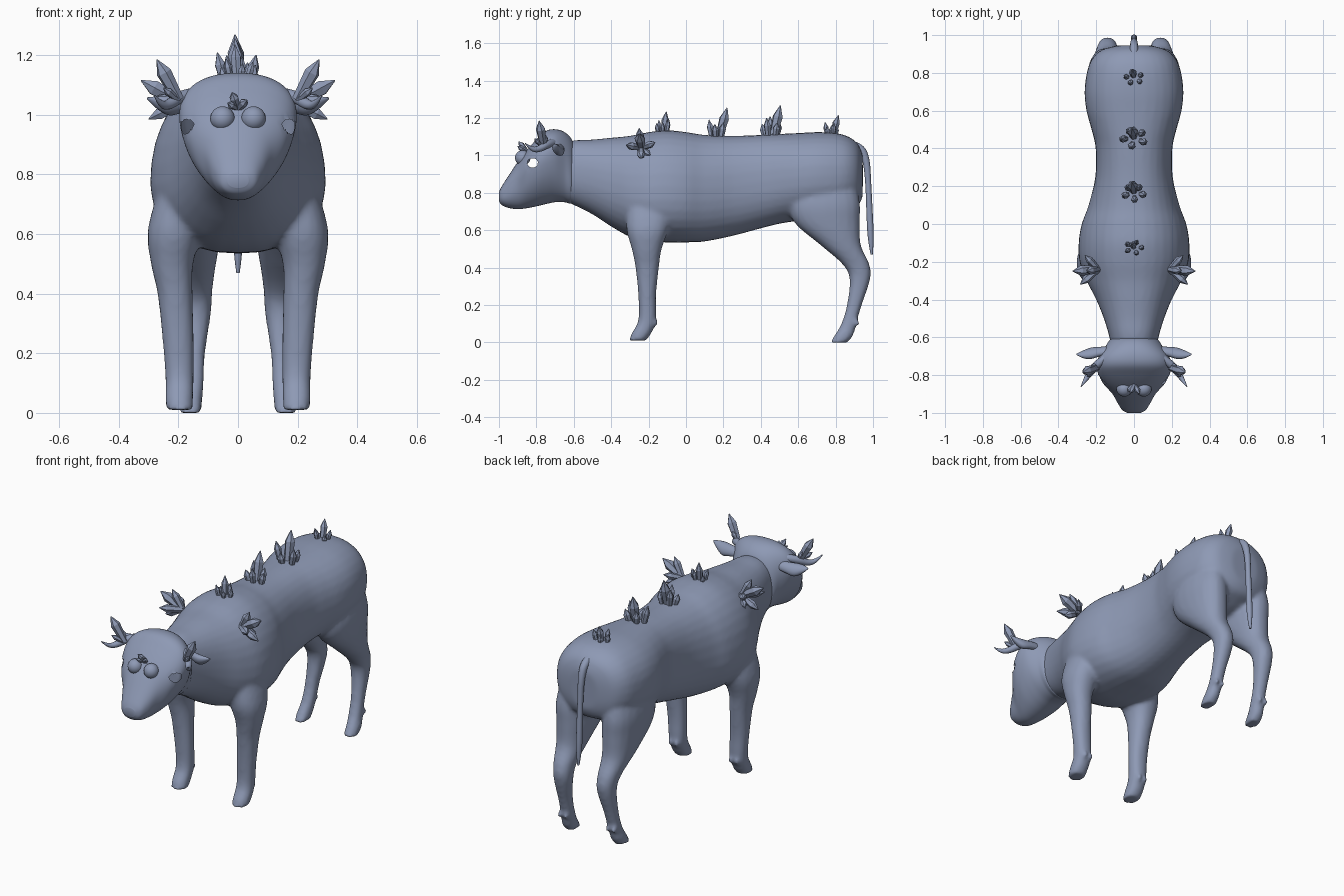
import bpy, bmesh, math
from mathutils import Vector, Matrix

cube = bpy.data.objects.get("Cube")
if cube:
    bpy.data.objects.remove(cube)

COLOUR = (0.27, 0.32, 0.46, 1)
slate = bpy.data.materials.new("slate blue")
slate.use_nodes = True
slate.diffuse_color = COLOUR
bsdf = slate.node_tree.nodes["Principled BSDF"]
bsdf.inputs["Base Color"].default_value = COLOUR
bsdf.inputs["Roughness"].default_value = 0.7


def add_object(name, bm, smooth=True):
    bmesh.ops.recalc_face_normals(bm, faces=bm.faces)
    for f in bm.faces:
        f.smooth = smooth
    mesh = bpy.data.meshes.new(name)
    bm.to_mesh(mesh)
    bm.free()
    mesh.materials.append(slate)
    obj = bpy.data.objects.new(name, mesh)
    bpy.context.collection.objects.link(obj)
    return obj


def refine(rows, steps):
    """Catmull-Rom interpolation between the given rows."""
    rows = [Vector(r) for r in rows]
    out = []
    for i in range(len(rows) - 1):
        a, b, c = rows[max(i - 1, 0)], rows[i], rows[i + 1]
        d = rows[min(i + 2, len(rows) - 1)]
        for k in range(steps):
            t = k / steps
            out.append(b + (c - a) * t / 2 + (a - b * 2.5 + c * 2 - d / 2) * t**2
                       + (b * 3 - a - c * 3 + d) * t**3 / 2)
    return out + [rows[-1]]


def loft(bm, rows, ring, sides=32, steps=4):
    loops = []
    for row in refine(rows, steps):
        angles = [math.tau * k / sides for k in range(sides)]
        loops.append([bm.verts.new(ring(row, a)) for a in angles])
    for a, b in zip(loops, loops[1:]):
        for k in range(sides):
            j = (k + 1) % sides
            bm.faces.new((a[k], a[j], b[j], b[k]))
    bm.faces.new(loops[0])
    bm.faces.new(loops[-1])


def power(v, e):
    return math.copysign(abs(v) ** e, v)


# Rows: y, top, bottom, half width, egg (positive is wider at the top)
def trunk_ring(row, a):
    y, top, bottom, width, egg = row
    s = power(math.sin(a), 0.88)
    return (width * power(math.cos(a), 0.88) * (1 + egg * s), y,
            (top + bottom) / 2 + (top - bottom) / 2 * s)


# Rows: z, front, back, inner, outer
def leg_ring(side):
    def ring(row, a):
        z, front, back, inner, outer = row
        return (side * ((inner + outer) / 2 + (outer - inner) / 2 * power(math.cos(a), 0.9)),
                (front + back) / 2 + (back - front) / 2 * power(math.sin(a), 0.9), z)
    return ring


# Trunk, legs and dewclaws fused into one smooth skin
bm = bmesh.new()
loft(bm, [(-.7, 1.05, .78, .11, 0), (-.6, 1.08, .735, .13, 0), (-.5, 1.085, .685, .16, 0),
          (-.4, 1.095, .62, .2, -.05), (-.3, 1.105, .565, .25, -.1), (-.2, 1.125, .54, .285, -.12),
          (-.1, 1.135, .535, .29, -.12), (0, 1.125, .535, .275, -.1), (.1, 1.11, .54, .24, -.06),
          (.25, 1.105, .57, .205, 0), (.4, 1.11, .61, .203, 0), (.5, 1.115, .635, .225, 0),
          (.6, 1.12, .65, .252, 0), (.7, 1.125, .66, .262, 0), (.8, 1.12, .67, .25, 0),
          (.87, 1.1, .7, .225, 0), (.92, 1.06, .73, .175, 0), (.945, 1, .78, .09, 0)], trunk_ring)
HIND = [(.88, .6, .9, .06, .22), (.75, .55, .93, .05, .25), (.64, .58, .93, .05, .245),
        (.52, .72, .935, .07, .225), (.42, .835, .98, .085, .2), (.34, .875, .985, .09, .19),
        (.2, .86, .94, .11, .185), (.1, .83, .91, .115, .188), (.04, .795, .895, .12, .195),
        (0, .77, .865, .12, .195)]
FORE = [(.8, -.31, -.06, .1, .25), (.62, -.32, -.09, .12, .302), (.5, -.29, -.13, .15, .292),
        (.4, -.27, -.145, .152, .27), (.25, -.255, -.16, .148, .254), (.12, -.255, -.16, .148, .244),
        (.05, -.29, -.185, .15, .244), (.01, -.305, -.215, .15, .24)]
for side in (-1, 1):
    loft(bm, HIND, leg_ring(side), 20)
    loft(bm, FORE, leg_ring(side), 20)
    for x, y in ((.155, .905), (.195, -.17)):
        for dx in (-.02, .02):
            place = Matrix.Translation((side * x + dx, y, .105)) @ Matrix.Diagonal((.6, 1, .8, 1))
            bmesh.ops.create_icosphere(bm, subdivisions=2, radius=.025, matrix=place)
body = add_object("body", bm)
remesh = body.modifiers.new("fuse", 'REMESH')
remesh.mode = 'VOXEL'
remesh.voxel_size = .012
remesh.use_smooth_shade = True
relax = body.modifiers.new("relax", 'SMOOTH')
relax.factor = .5
relax.iterations = 6

# Head, hollow, with open eye sockets
bm = bmesh.new()
loft(bm, [(-1, .805, .755, .035, 0), (-.985, .835, .735, .062, 0), (-.95, .89, .72, .085, .05),
          (-.9, .965, .713, .112, .15), (-.85, 1.03, .718, .152, .25), (-.8, 1.085, .728, .178, .28),
          (-.75, 1.13, .74, .187, .28), (-.7, 1.14, .75, .178, .25), (-.65, 1.125, .75, .15, .15),
          (-.61, 1.085, .745, .125, 0), (-.59, 1.02, .8, .08, 0)], trunk_ring, 72, 8)


def socket(p):
    """Direction and distance from the socket centre, scaled so its rim is at 1."""
    q = Vector(((p.y + .82) / .029, (p.z - .96) / .025))
    return q, q.length


holes = [f for f in bm.faces
         if abs(f.calc_center_median().x) > .08 and socket(f.calc_center_median())[1] < 1]
bmesh.ops.delete(bm, geom=holes, context='FACES')
for v in bm.verts:
    q, size = socket(v.co)
    if v.is_boundary and size > 0:
        v.co.y += q.x * (1 / size - 1) * .029
        v.co.z += q.y * (1 / size - 1) * .025
add_object("head", bm)


def tube(name, points, depth):
    curve = bpy.data.curves.new(name, 'CURVE')
    curve.dimensions = '3D'
    curve.bevel_depth = depth
    curve.bevel_resolution = 4
    curve.use_fill_caps = True
    spline = curve.splines.new('NURBS')
    spline.points.add(len(points) - 1)
    spline.use_endpoint_u = True
    spline.order_u = 3
    spline.resolution_u = 8
    for p, (x, y, z, r) in zip(spline.points, points):
        p.co = (x, y, z, 1)
        p.radius = r
    curve.materials.append(slate)
    obj = bpy.data.objects.new(name, curve)
    bpy.context.collection.objects.link(obj)


tube("tail", [(0, .86, 1.06, 1.3), (0, .93, 1.05, 1.2), (0, .965, .98, 1), (0, .975, .85, .8),
              (0, .982, .68, .9), (0, .988, .55, .9), (0, .993, .47, .3)], .019)


# Rows: x, y, z, half depth, half height
def ear_ring(side):
    return lambda r, a: (side * r[0], r[1] + r[3] * math.cos(a),
                         r[2] + r[4] * math.sin(a) - .4 * r[3] * math.cos(a))


# Crystals: six-sided prisms with pointed tips
def crystals(name, base, shards):
    bm = bmesh.new()
    base = Vector(base)
    for tip, radius, spread in shards:
        tip = Vector(tip)
        root = base.lerp(Vector((tip.x, tip.y, base.z)), spread)
        axis = tip - root
        frame = Matrix.Translation(root) @ axis.to_track_quat('Z', 'Y').to_matrix().to_4x4()
        loops = []
        for h, r in ((0, .7), (.68, 1), (1, .08)):
            loops.append([bm.verts.new(frame @ Vector((
                radius * r * math.cos(k * math.pi / 3), radius * r * math.sin(k * math.pi / 3),
                axis.length * h))) for k in range(6)])
        for a, b in zip(loops, loops[1:]):
            for k in range(6):
                j = (k + 1) % 6
                bm.faces.new((a[k], a[j], b[j], b[k]))
        bm.faces.new(loops[0][::-1])
        bm.faces.new(loops[-1])
    add_object(name, bm, False)


for side, label in ((-1, "right"), (1, "left")):
    bm = bmesh.new()
    loft(bm, [(.13, -.67, 1.04, .02, .022), (.18, -.675, 1.035, .025, .025),
              (.23, -.685, 1.03, .03, .03), (.27, -.69, 1.04, .02, .02),
              (.305, -.69, 1.055, .003, .003)], ear_ring(side), 16)
    add_object(label + "_ear", bm)
    tube(label + "_horn", [(side * .13, -.7, 1.07, 1), (side * .19, -.735, 1.065, 1),
                           (side * .235, -.79, 1.03, .8), (side * .26, -.83, 1.035, .5),
                           (side * .28, -.86, 1.065, .1)], .022)
    bm = bmesh.new()
    bmesh.ops.create_uvsphere(bm, u_segments=24, v_segments=16, radius=.041,
                              matrix=Matrix.Translation((side * .052, -.873, .987)))
    add_object(label + "_brow_ball", bm)
    crystals(label + "_horn_crystals", (side * .19, -.76, 1.05),
             [((side * .272, -.785, 1.185), .026, .1), ((side * .225, -.75, 1.11), .015, .2),
              ((side * .25, -.81, 1.09), .014, .2)])
    crystals(label + "_shoulder_crystals", (side * .19, -.24, 1.04),
             [((side * .325, -.25, 1.115), .028, 0), ((side * .25, -.25, 1.145), .022, 0),
              ((side * .285, -.32, 1.055), .022, 0), ((side * .3, -.24, .985), .022, 0),
              ((side * .26, -.165, 1.07), .02, 0), ((side * .25, -.19, 1.0), .016, 0)])

crystals("forehead_crystals", (0, -.85, 1.02),
         [((-.02, -.895, 1.075), .016, 0), ((.03, -.9, 1.05), .015, 0), ((-.035, -.89, 1.04), .013, 0)])

# Clusters along the spine: y, base height, tip height, lean, spread, thickness
SPINE = [(-.125, 1.12, 1.235, .02, .05, .019), (.165, 1.095, 1.255, .055, .06, .027),
         (.455, 1.1, 1.268, .05, .07, .028), (.775, 1.11, 1.215, .04, .05, .02)]
for n, (y, low, high, lean, spread, thick) in enumerate(SPINE):
    rise = high - low
    shards = [((-.01, y + lean, high), thick, .1)]
    for k, part in enumerate((.5, .65, .4, .6, .45)):
        angle = k * math.tau / 5 + n
        shards.append(((spread * math.cos(angle), y + spread * .7 * math.sin(angle),
                        low + rise * part), thick * .7, .55))
    crystals("spine_crystals_" + str(n + 1), (0, y, low - .02), shards)
